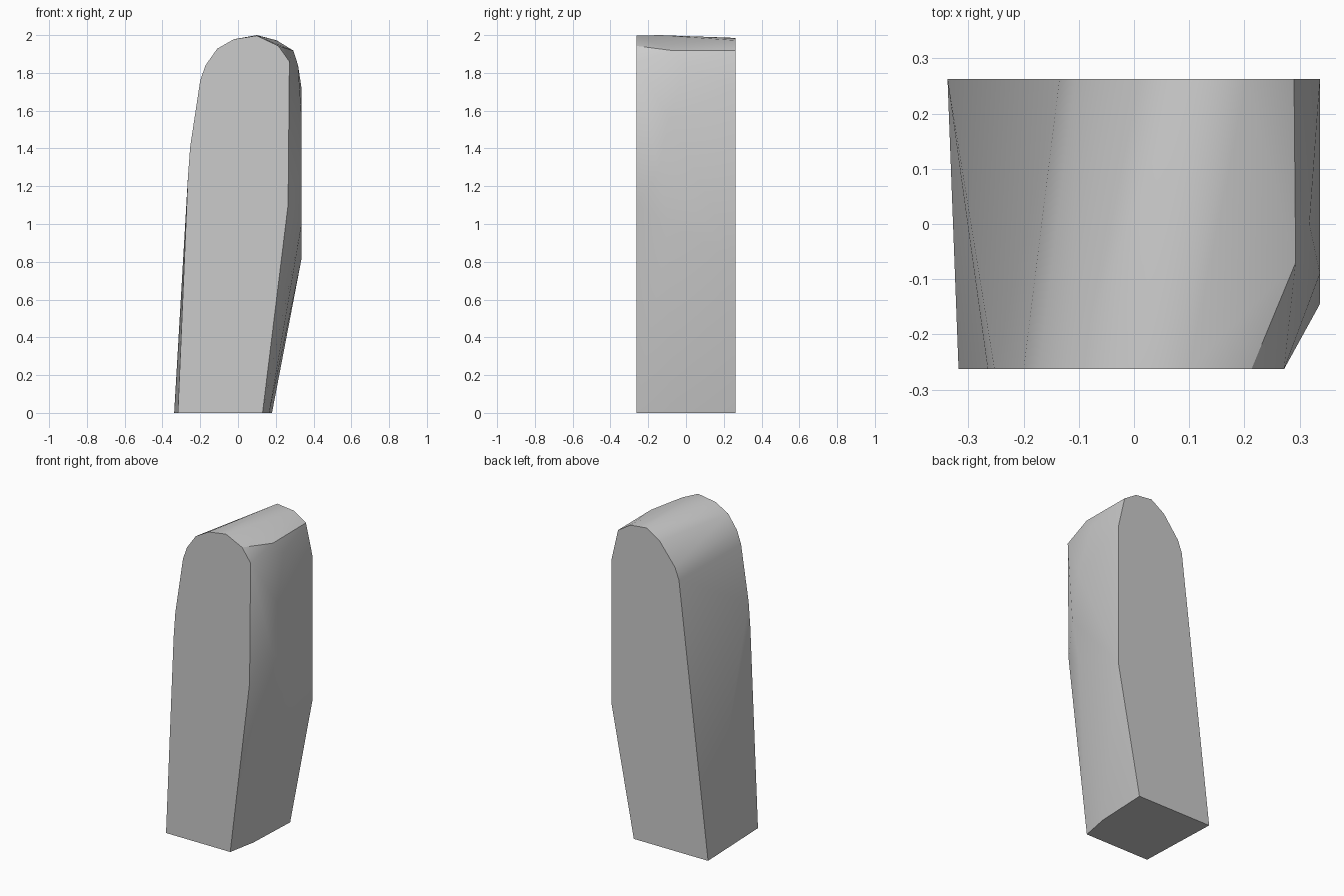
import bpy
import bmesh
from math import radians

cube = bpy.data.objects.get("Cube")
if cube:
    bpy.data.objects.remove(cube, do_unlink=True)

HALF_DEPTH = 0.263

# Outlines of the two flat ends, as (x, z)
front_outline = [(-0.318, 0), (-0.265, 1.25), (-0.253, 1.41), (-0.2, 1.76),
                 (-0.172, 1.84), (-0.11, 1.928), (-0.022, 1.978), (0.1, 1.997),
                 (0.213, 1.943), (0.272, 1.86), (0.265, 1.1), (0.13, 0)]
back_outline = [(-0.338, 0), (-0.135, 1.715), (-0.107, 1.79), (-0.002, 1.925),
                (0.09, 1.985), (0.205, 1.972), (0.29, 1.918), (0.337, 1.715),
                (0.337, 0.82), (0.18, 0)]
# Shoulder points where the left side bulges, as (x, y, z)
shoulder = [(0.337, -0.145, 1.28), (0.337, -0.09, 1.0), (0.337, -0.09, 1.56),
            (0.165, -0.08, 0), (0.293, -0.07, 1.918), (0.318, 0, 1.84),
            (0.1, -0.14, 2.0)]

# Wrap a tight skin around the outlines
bm = bmesh.new()
points = [(x, -HALF_DEPTH, z) for x, z in front_outline]
points += [(x, HALF_DEPTH, z) for x, z in back_outline] + shoulder
for p in points:
    bm.verts.new(p)
hull = bmesh.ops.convex_hull(bm, input=bm.verts[:])
loose = [v for v in bm.verts if not v.link_faces]
bmesh.ops.delete(bm, geom=loose, context='VERTS')
bmesh.ops.dissolve_limit(bm, angle_limit=radians(0.5), verts=bm.verts[:],
                         edges=bm.edges[:])
bmesh.ops.recalc_face_normals(bm, faces=bm.faces[:])

mesh = bpy.data.meshes.new("rounded_block")
bm.to_mesh(mesh)
bm.free()
block = bpy.data.objects.new("rounded_block", mesh)
bpy.context.collection.objects.link(block)

# Plain grey
grey = bpy.data.materials.new("light_grey")
grey.use_nodes = True
colour = (0.6, 0.6, 0.6, 1)
grey.diffuse_color = colour
grey.node_tree.nodes["Principled BSDF"].inputs["Base Color"].default_value = colour
mesh.materials.append(grey)

# Soft sides with crisp ends
bpy.ops.object.select_all(action='DESELECT')
block.select_set(True)
bpy.context.view_layer.objects.active = block
bpy.ops.object.shade_smooth_by_angle(angle=radians(30))
